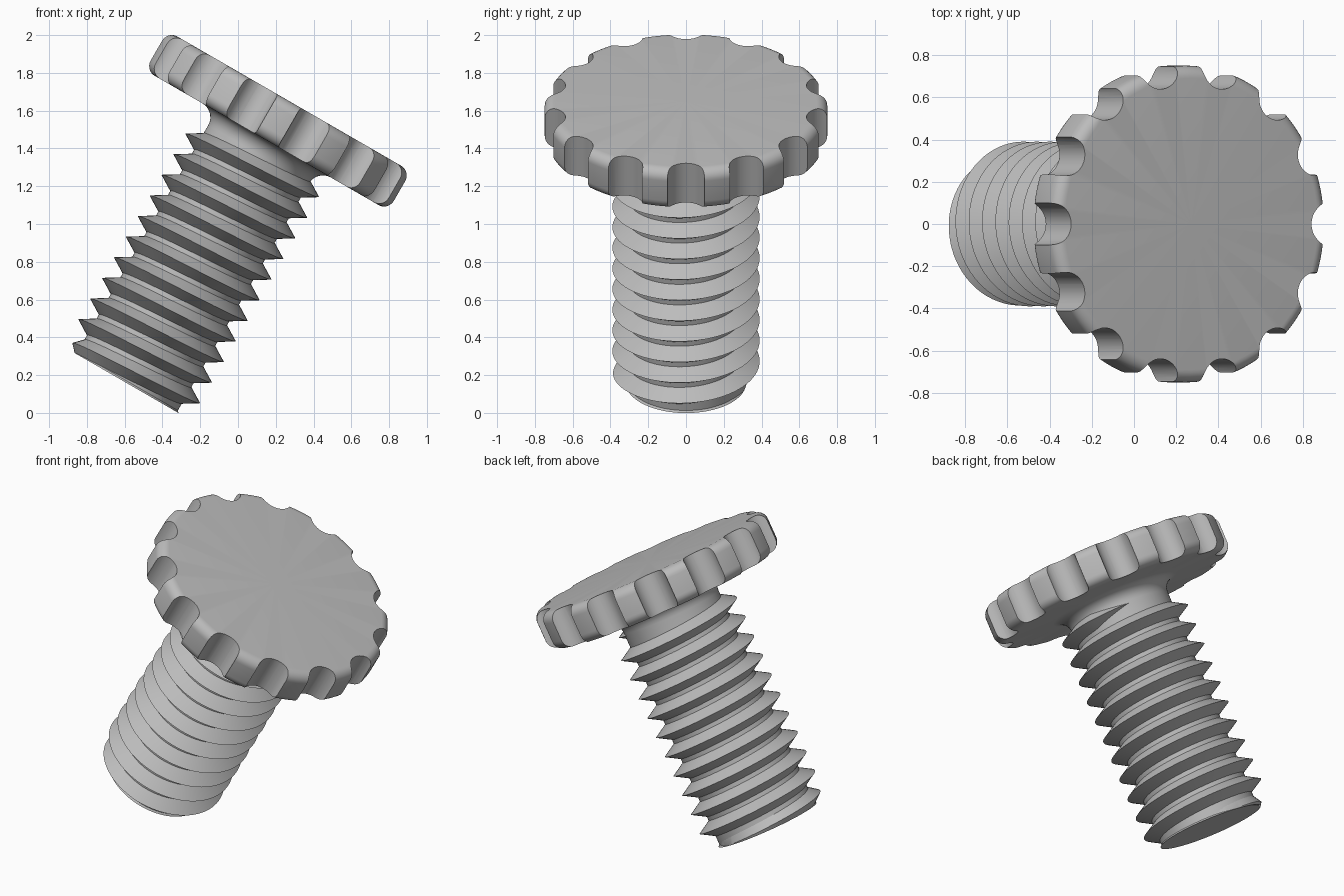
import bpy, bmesh
from math import sin, cos, pi, radians
from mathutils import Matrix, Vector

if "Cube" in bpy.data.objects:
    bpy.data.objects.remove(bpy.data.objects["Cube"], do_unlink=True)

# Screw dimensions, measured along its own axis
TOP, UNDER, BOTTOM = 1.565, 1.325, -0.158
HEAD_R, ROUND = 0.75, 0.06
ROOT_R, CREST_R, PITCH, HALF = 0.308, 0.39, 0.126, 0.052
NOTCHES, NOTCH_R, NOTCH_AT = 14, 0.1, 0.757
TILT = Matrix.Rotation(radians(30), 4, "Y") @ Matrix.Translation((-0.59, 0, 0))

steel = bpy.data.materials.new("grey_steel")
steel.use_nodes = True
GREY = (0.5, 0.5, 0.5, 1)
steel.diffuse_color = GREY
steel.node_tree.nodes["Principled BSDF"].inputs["Base Color"].default_value = GREY


def make_object(name, bm):
    bmesh.ops.recalc_face_normals(bm, faces=bm.faces)
    mesh = bpy.data.meshes.new(name)
    bm.to_mesh(mesh)
    bm.free()
    mesh.materials.append(steel)
    obj = bpy.data.objects.new(name, mesh)
    bpy.context.collection.objects.link(obj)
    obj.matrix_world = TILT
    return obj


def select_only(obj):
    bpy.ops.object.select_all(action="DESELECT")
    obj.select_set(True)
    bpy.context.view_layer.objects.active = obj


def smooth(obj):
    select_only(obj)
    bpy.ops.object.shade_smooth_by_angle(angle=radians(32))


def arc(cr, cz, radius, start, end, n=7):
    angles = [radians(start + (end - start) * i / n) for i in range(n + 1)]
    return [(cr + radius * cos(a), cz + radius * sin(a)) for a in angles]


def lathe(profile, steps):
    bm = bmesh.new()
    verts = [bm.verts.new((r, 0, z)) for r, z in profile]
    edges = [bm.edges.new(pair) for pair in zip(verts, verts[1:])]
    bmesh.ops.spin(bm, geom=verts + edges, axis=(0, 0, 1), cent=(0, 0, 0),
                   angle=2 * pi, steps=steps)
    bmesh.ops.remove_doubles(bm, verts=bm.verts, dist=0.0001)
    return bm


# Head with rounded rim, flowing into the neck through a fillet
rim = HEAD_R - ROUND
profile = [(0, TOP)]
profile += arc(rim, TOP - ROUND, ROUND, 90, 0)
profile += arc(rim, UNDER + ROUND, ROUND, 0, -90)
profile += arc(ROOT_R + 0.085, UNDER - 0.085, 0.085, 90, 180)
profile += [(ROOT_R, 1.1), (0, 1.1)]
head = make_object("grip_head", lathe(profile, 112))

# Grip notches around the rim
bm = bmesh.new()
for i in range(NOTCHES):
    a = 2 * pi * i / NOTCHES
    place = Vector((NOTCH_AT * cos(a), NOTCH_AT * sin(a), (TOP + UNDER) / 2))
    bmesh.ops.create_cone(bm, cap_ends=True, segments=40, radius1=NOTCH_R,
                          radius2=NOTCH_R, depth=0.5, matrix=Matrix.Translation(place))
cutter = make_object("notch_cutter", bm)
cutter.hide_render = True
cut = head.modifiers.new("notches", "BOOLEAN")
cut.operation, cut.solver, cut.object = "DIFFERENCE", "EXACT", cutter
select_only(head)
bpy.ops.object.modifier_apply(modifier=cut.name)
bpy.data.objects.remove(cutter, do_unlink=True)
smooth(head)

# Shaft core
core = [(0, BOTTOM), (0.318, BOTTOM), (ROOT_R, BOTTOM + 0.01), (ROOT_R, 1.15), (0, 1.15)]
smooth(make_object("shaft_core", lathe(core, 96)))

# Right-handed thread: a V ridge on a helix, chamfered at the tip, fading out at the neck
STEPS = 72
first, last = int(-2.6 * STEPS), int((9 + 55 / 360) * STEPS)
bm = bmesh.new()
rows = []
for i in range(first, last + 1):
    a = 2 * pi * i / STEPS
    z = 0.07 + PITCH * i / STEPS
    fade = min(1, (last - i) / (STEPS * 0.13))
    crest = ROOT_R + (CREST_R - ROOT_R) * fade
    crest = max(ROOT_R, min(crest, 0.315 + z - BOTTOM))
    section = [(ROOT_R - 0.003, -HALF * fade), (crest, 0), (ROOT_R - 0.003, HALF * fade)]
    rows.append([bm.verts.new((r * cos(a), r * sin(a), z + dz)) for r, dz in section])
for lower, upper in zip(rows, rows[1:]):
    for j in range(2):
        bm.faces.new((lower[j], upper[j], upper[j + 1], lower[j + 1]))
bmesh.ops.bisect_plane(bm, geom=bm.verts[:] + bm.edges[:] + bm.faces[:],
                       plane_co=(0, 0, BOTTOM), plane_no=(0, 0, 1), clear_inner=True)
# Consistent outward winding on the open ridge
bm.normal_update()
if sum(f.normal.dot(f.calc_center_median() * Vector((1, 1, 0))) for f in bm.faces) < 0:
    bmesh.ops.reverse_faces(bm, faces=bm.faces)
smooth(make_object("thread", bm))
